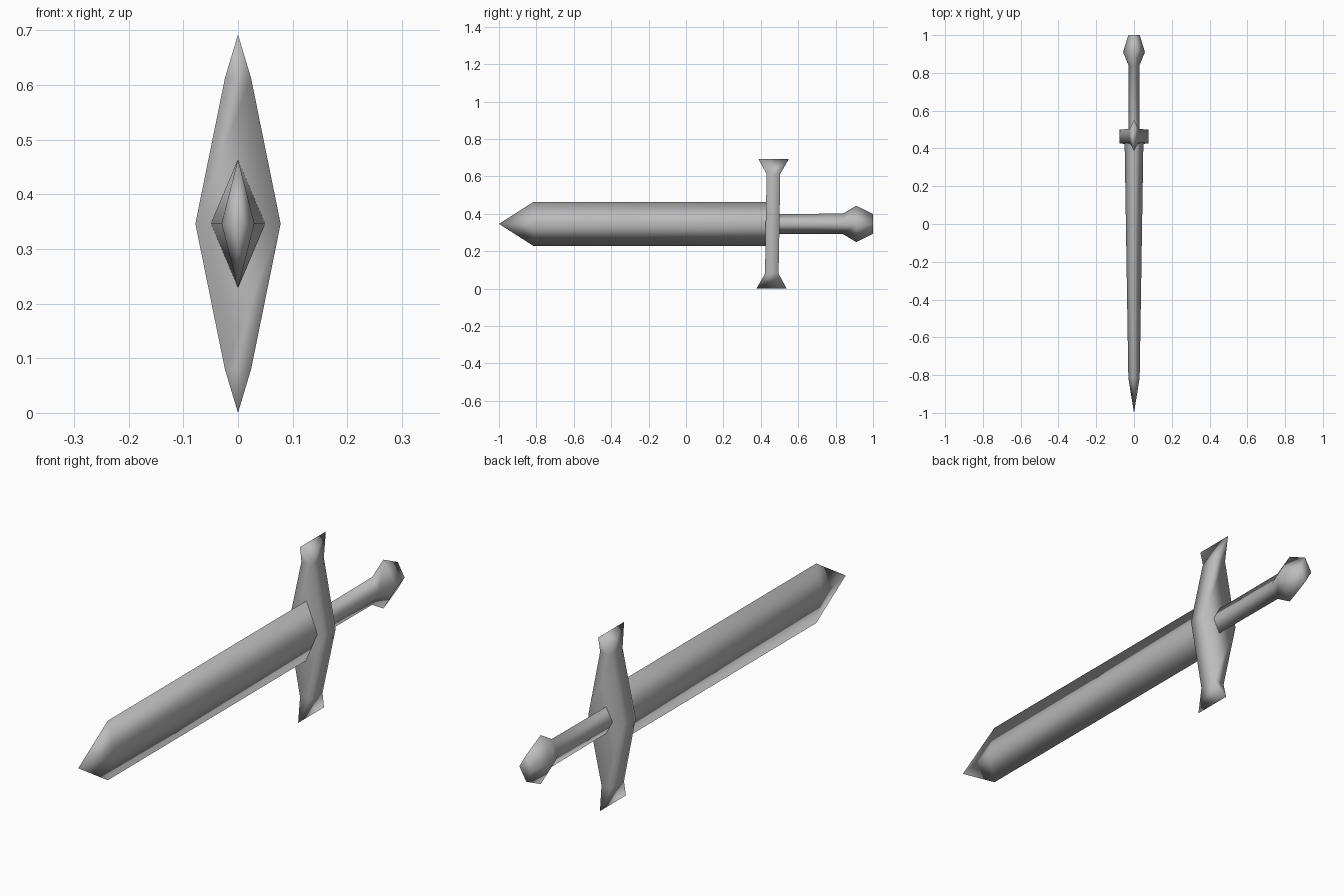
import bpy, bmesh
from mathutils import Vector

cube = bpy.data.objects.get("Cube")
if cube:
    bpy.data.objects.remove(cube)

MID_Z = 0.346  # height of the sword's long axis

steel = bpy.data.materials.new("grey steel")
steel.use_nodes = True
colour = (0.5, 0.5, 0.5, 1)
steel.diffuse_color = colour
steel.node_tree.nodes["Principled BSDF"].inputs["Base Color"].default_value = colour


def loft(name, rings, cap_start=False, cap_end=False):
    """Skin a list of four-point rings; coincident points are welded."""
    bm = bmesh.new()
    loops = [[bm.verts.new(p) for p in ring] for ring in rings]
    for a, b in zip(loops, loops[1:]):
        for i in range(4):
            j = (i + 1) % 4
            bm.faces.new((a[i], a[j], b[j], b[i]))
    if cap_start:
        bm.faces.new(loops[0])
    if cap_end:
        bm.faces.new(loops[-1])
    bmesh.ops.remove_doubles(bm, verts=bm.verts[:], dist=1e-4)
    bmesh.ops.recalc_face_normals(bm, faces=bm.faces[:])
    mesh = bpy.data.meshes.new(name)
    bm.to_mesh(mesh)
    bm.free()
    mesh.materials.append(steel)
    mesh.shade_smooth()
    obj = bpy.data.objects.new(name, mesh)
    bpy.context.collection.objects.link(obj)
    return obj


def diamond(y, half_x, half_z):
    return [Vector((x, y, MID_Z + z)) for x, z in
            ((half_x, 0), (0, half_z), (-half_x, 0), (0, -half_z))]


def slab(z, half_x, half_y):
    """Rectangular guard section; the guard leans back slightly with height."""
    y = 0.463 + 0.016 * (z - MID_Z)
    return [Vector((sx * half_x, y + sy * half_y, z)) for sx, sy in
            ((1, -1), (1, 1), (-1, 1), (-1, -1))]


# Blade: long diamond section closing to a point, its base sunk in the guard
loft("blade", [diamond(-1, 0, 0), diamond(-0.815, 0.03, 0.118),
               diamond(0.45, 0.05, 0.118)])

# Cross guard: widest in the middle, flaring to a knife edge at both ends
loft("cross_guard", [slab(0.0, 0, 0.081), slab(0.08, 0.024, 0.036),
                     slab(MID_Z, 0.078, 0.037), slab(0.612, 0.024, 0.036),
                     slab(0.692, 0, 0.081)])

# Grip and pommel: one diamond-section skin, flat at the end
loft("grip_and_pommel", [diamond(0.47, 0.028, 0.053), diamond(0.84, 0.029, 0.055),
                         diamond(0.91, 0.058, 0.097), diamond(1, 0.03, 0.053)],
     cap_end=True)
